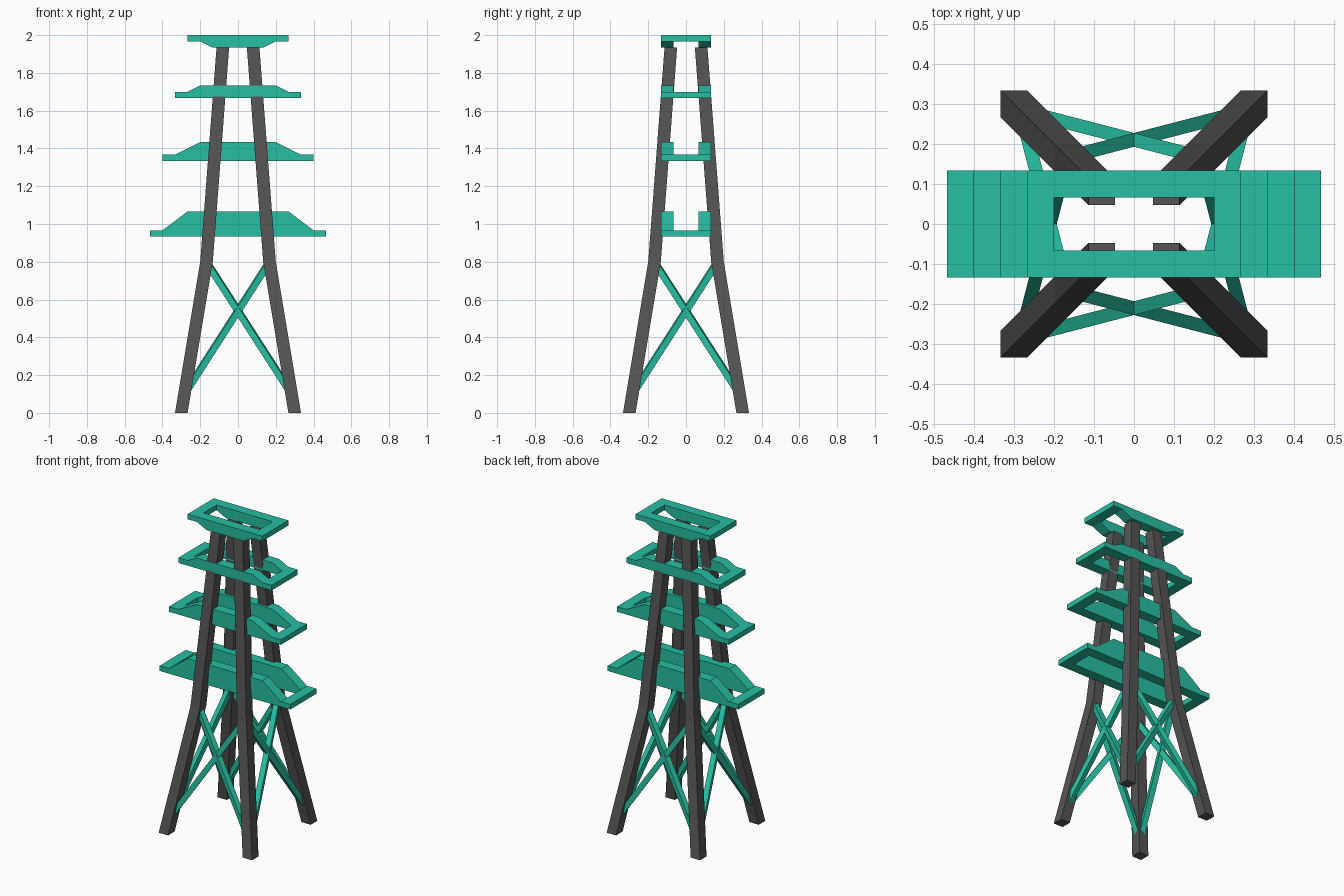
import bpy, bmesh
from mathutils import Vector, Matrix

if "Cube" in bpy.data.objects:
    bpy.data.objects.remove(bpy.data.objects["Cube"])


def material(name, rgb):
    m = bpy.data.materials.new(name)
    m.diffuse_color = (*rgb, 1)
    m.use_nodes = True
    m.node_tree.nodes["Principled BSDF"].inputs["Base Color"].default_value = m.diffuse_color
    return m


TEAL = material("teal_paint", (0.02, 0.52, 0.36))
DARK = material("dark_steel", (0.09, 0.09, 0.09))
U = 1 / 15  # beam thickness


def finish(name, bm, mat):
    bmesh.ops.recalc_face_normals(bm, faces=bm.faces)
    me = bpy.data.meshes.new(name)
    bm.to_mesh(me)
    bm.free()
    me.materials.append(mat)
    ob = bpy.data.objects.new(name, me)
    bpy.context.collection.objects.link(ob)
    return ob


def loft(bm, rings):
    """Join rings of points and cap both ends."""
    loops = [[bm.verts.new(p) for p in r] for r in rings]
    n = len(loops[0])
    for a, b in zip(loops, loops[1:]):
        for i in range(n):
            j = (i + 1) % n
            bm.faces.new((a[i], a[j], b[j], b[i]))
    bm.faces.new(loops[0])
    bm.faces.new(loops[-1])


# Four legs: square section, kinked at the knee
for sx, side in ((-1, "left"), (1, "right")):
    for sy, end in ((-1, "front"), (1, "back")):
        bm = bmesh.new()
        rings = []
        for z, lo in ((0, 4 * U), (0.8, 2 * U), (29 * U, 0.047)):
            hi = lo + U
            rings.append([(sx * x, sy * y, z) for x, y in
                          ((lo, lo), (hi, lo), (hi, hi), (lo, hi))])
        loft(bm, rings)
        finish(f"{end}_{side}_leg", bm, DARK)


# Cross braces: crossed square bars on each of the four sides
def bar(bm, a, b, w):
    d = (b - a).normalized()
    h = d.cross(Vector((0, 0, 1))).normalized() * w / 2
    v = d.cross(h).normalized() * w / 2
    loft(bm, [[p + h + v, p + h - v, p - h - v, p - h + v] for p in (a, b)])


LOW, HIGH = 0.1, 0.8
lo, hi = 0.3 - LOW / 6, 0.3 - HIGH / 6
for k, side in enumerate(("front", "right", "back", "left")):
    bm = bmesh.new()
    for s in (-1, 1):
        bar(bm, Vector((s * lo, -lo, LOW)), Vector((-s * hi, -hi, HIGH)), U / 2)
    bm.transform(Matrix.Rotation(k * 1.5707963, 4, 'Z'))
    finish(f"{side}_cross_brace", bm, TEAL)


# Cross arms: two profiled rails joined by a bar at each end
def cross_arm(name, z, half, slope_top, height, flip=False):
    t, inner = U / 2, half - U
    prof = [(-half, 0), (half, 0), (half, t), (inner, t), (slope_top, height),
            (-slope_top, height), (-inner, t), (-half, t)]
    f = -1 if flip else 1
    bm = bmesh.new()
    for s in (-1, 1):
        loft(bm, [[(x, s * y, z + f * h) for x, h in prof] for y in (U, 2 * U)])
        loft(bm, [[(s * x, y, z + f * h) for x, h in
                   ((inner, 0), (half, 0), (half, t), (inner, t))]
                  for y in (-U, U)])
    bmesh.ops.remove_doubles(bm, verts=bm.verts, dist=1e-5)
    # drop the hidden walls where bars meet rails
    seen = {}
    for face in bm.faces:
        if len(face.verts) == 4:
            seen.setdefault(frozenset(face.verts), []).append(face)
    bmesh.ops.delete(bm, geom=[q for g in seen.values() if len(g) > 1 for q in g],
                     context='FACES')
    finish(name, bm, TEAL)


cross_arm("lower_cross_arm", 14 * U, 7 * U, 4 * U, 2 * U)
cross_arm("middle_cross_arm", 20 * U, 6 * U, 3 * U, 1.5 * U)
cross_arm("upper_cross_arm", 25 * U, 5 * U, 3 * U, U)
cross_arm("top_cap", 30 * U, 4 * U, 2 * U, U, flip=True)
